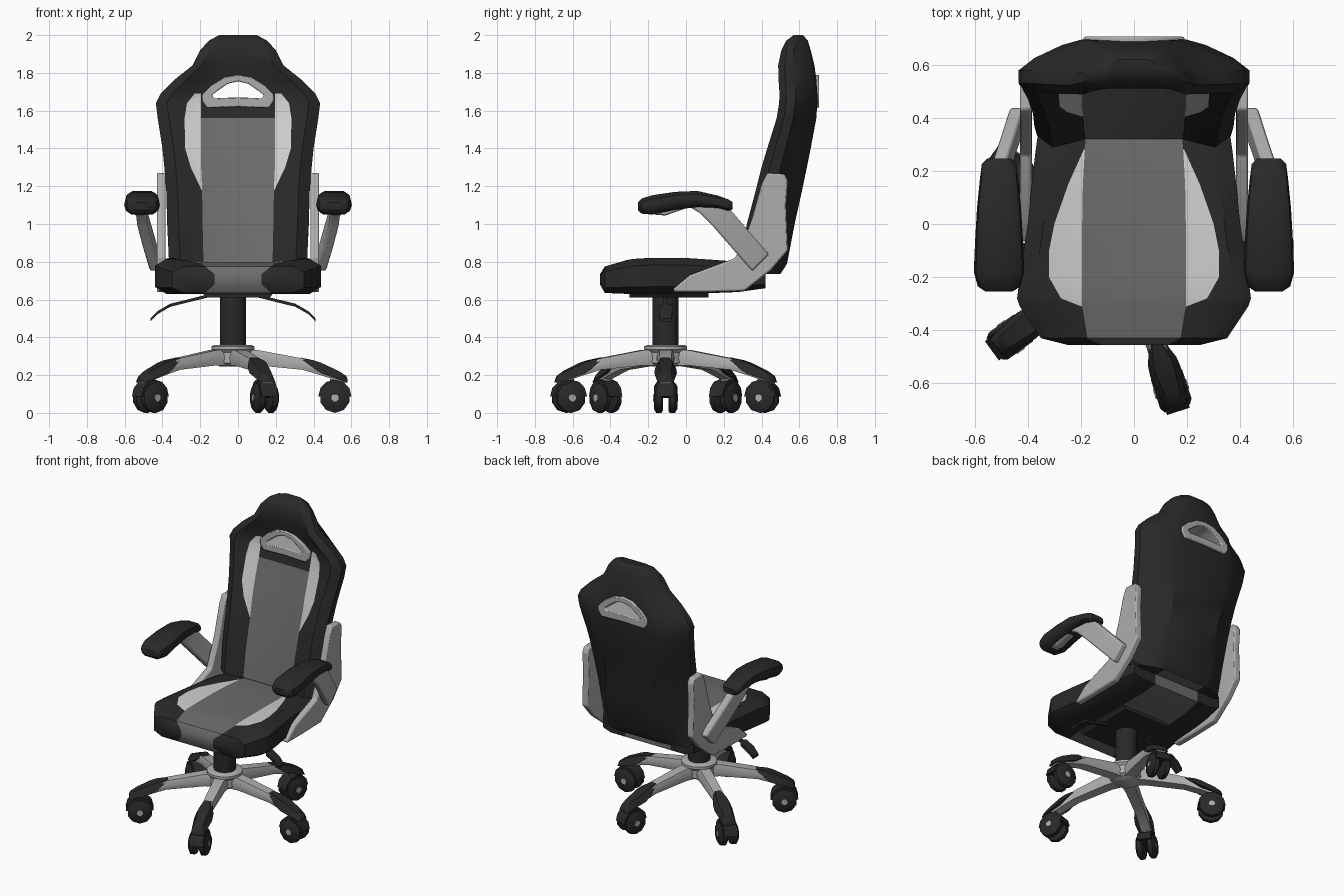
import bpy, bmesh, math
from mathutils import Matrix, Vector

if "Cube" in bpy.data.objects:
    bpy.data.objects.remove(bpy.data.objects["Cube"])


def material(name, v):
    m = bpy.data.materials.new(name)
    m.diffuse_color = (v, v, v, 1)
    m.use_nodes = True
    m.node_tree.nodes["Principled BSDF"].inputs["Base Color"].default_value = m.diffuse_color
    return m


BLACK = material("black", 0.022)
GREY = material("mid grey", 0.15)
LIGHT = material("light grey", 0.62)
SILVER = material("silver", 0.42)
ALL = [BLACK, GREY, LIGHT, SILVER]


def loft(name, rings, mat, matrix=Matrix(), bevel=0, closed=False, rule=None):
    """Skin a list of rings; ends are capped with strips, or joined if closed."""
    bm = bmesh.new()
    vs = [[bm.verts.new(matrix @ Vector(p)) for p in r] for r in rings]
    n, m = len(rings[0]), len(rings)
    for j in range(m if closed else m - 1):
        a, b = vs[j], vs[(j + 1) % m]
        for i in range(n):
            k = (i + 1) % n
            f = bm.faces.new((a[i], a[k], b[k], b[i]))
            if rule:
                f.material_index = rule(i, j)
    if not closed:
        for j, r in ((0, vs[0]), (m - 1, vs[-1])):
            for i in range(n // 2 - 1):
                f = bm.faces.new((r[i], r[i + 1], r[n - 2 - i], r[n - 1 - i]))
                if rule:
                    f.material_index = rule(i, j)
    bmesh.ops.recalc_face_normals(bm, faces=bm.faces)
    me = bpy.data.meshes.new(name)
    bm.to_mesh(me)
    bm.free()
    for x in (ALL if rule else [mat]):
        me.materials.append(x)
    ob = bpy.data.objects.new(name, me)
    bpy.context.collection.objects.link(ob)
    if bevel:
        b = ob.modifiers.new("bevel", 'BEVEL')
        b.width, b.segments, b.limit_method = bevel, 2, 'ANGLE'
    return ob


def turned(name, sections, mat, matrix, n=16):
    """Round part from (height, radius) sections along local z."""
    rings = [[(r * math.cos(2 * math.pi * (i + .5) / n), r * math.sin(2 * math.pi * (i + .5) / n), z)
              for i in range(n)] for z, r in sections]
    return loft(name, rings, mat, matrix)


def cushion(name, stations, place, edge, fill, rule):
    """Padded shape with nine columns; station = t, half width, centre, bolster, back, panel edge."""
    rings = []
    for t, w, c, bol, back, p in stations:
        s, b = min(.195, w * .5), max(w - .06, w * .8)
        p = s + p if p is not None else (s + b) / 2
        ef, eb = (bol + e * (back - bol) for e in edge)
        mid = c + (bol - c) * (p - s) / (b - s)
        inner = eb + fill * (back - eb)
        half = [(w, ef, eb), (b, bol, inner), (p, mid, inner + .7 * (back - inner)), (s, c, back)]
        cols = [(-x, f, k) for x, f, k in half] + [(0, c, back)] + half[::-1]
        rings.append([place(x, f, t) for x, f, k in cols] + [place(x, k, t) for x, f, k in cols[::-1]])
    return loft(name, rings, None, rule=rule)


# Seat cushion
seat = [(-.455, .25, .735, .735, .68, None), (-.43, .35, .775, .775, .635, None),
        (-.31, .43, .795, .81, .63, .004), (-.28, .44, .80, .815, .63, .08), (-.2, .43, .80, .82, .63, .125),
        (-.1, .415, .80, .82, .63, .125), (0, .40, .80, .82, .632, .105), (.15, .385, .795, .81, .635, .055),
        (.28, .37, .79, .80, .64, .004), (.42, .35, .77, .77, .66, None)]


def seat_rule(i, j):
    if i in (3, 4, 12, 13):
        return 1
    return 2 if i in (2, 5) and 2 <= j <= 7 else 0


cushion("seat", seat, lambda x, d, t: (x, t, d), (.2, .8), 1, seat_rule)

# Backrest with headrest
back = [(.735, .33, .41, .41, .50, None), (.79, .365, .32, .288, .535, None), (1.0, .375, .36, .322, .575, None),
        (1.18, .38, .405, .37, .615, .003), (1.3, .39, .435, .40, .64, .055), (1.4, .40, .46, .43, .66, .085),
        (1.56, .425, .51, .48, .69, .088), (1.64, .435, .53, .493, .695, .075), (1.69, .41, .54, .495, .695, .035),
        (1.765, .335, .53, .49, .69, None), (1.84, .24, .515, .488, .68, None), (1.92, .20, .51, .505, .66, None),
        (1.97, .155, .53, .53, .645, None), (2.0, .10, .57, .57, .62, None)]


def back_rule(i, j):
    if i in (3, 4) and j < 6:
        return 1
    return 2 if i in (2, 5) and 3 <= j <= 7 else 0


backrest = cushion("backrest", back, lambda x, d, t: (x, d, t), (.18, .42), .4, back_rule)

# Handle opening and its silver surround
outer = [(0, 1.79), (.07, 1.778), (.14, 1.735), (.19, 1.685), (.19, 1.65), (.165, 1.615), (.08, 1.617), (0, 1.62)]
inner = [(0, 1.755), (.055, 1.742), (.10, 1.71), (.135, 1.685), (.135, 1.672), (.12, 1.665), (.07, 1.668), (0, 1.67)]


def outline(pts, y):
    full = pts + [(-x, z) for x, z in pts[-2:0:-1]]
    return [(x, y, z) for x, z in full]


loft("handle_surround", [outline(outer, .512), outline(inner, .512), outline(inner, .705), outline(outer, .705)],
     SILVER, bevel=.01, closed=True)
middle = [((a + c) / 2, (b + d) / 2) for (a, b), (c, d) in zip(outer, inner)]
# start the cutter ring on its axis so the cap strips run across it
cutter = loft("handle_cutter", [(lambda r: r[4:] + r[:4])(outline(middle, y)) for y in (.3, .9)], BLACK)
cutter.hide_render = True
mod = backrest.modifiers.new("opening", 'BOOLEAN')
mod.operation, mod.object, mod.solver = 'DIFFERENCE', cutter, 'EXACT'
bpy.context.view_layer.objects.active = backrest
bpy.ops.object.modifier_apply(modifier="opening")
bpy.data.objects.remove(cutter)


def band(name, stations, thick, mat, sx, bevel):
    """Flat bar seen from the side; station = x, upper y, z, lower y, z."""
    rings = [[(sx * (x - thick), a, b), (sx * (x + thick), a, b), (sx * (x + thick), c, d), (sx * (x - thick), c, d)]
             for x, a, b, c, d in stations]
    return loft(name, rings, mat, bevel=bevel)


bracket = [(-.07, .655, -.06, .64), (.02, .73, .10, .64), (.26, .82, .31, .645), (.32, .95, .45, .755),
           (.35, 1.03, .54, .86), (.375, 1.12, .53, 1.1), (.40, 1.21, .54, 1.23), (.43, 1.27, .52, 1.265)]
arm = [(.44, .44, .84, .35, .75), (.475, .33, .965, .25, .865), (.505, .24, 1.07, .15, .98),
       (.515, .19, 1.11, .07, 1.06), (.52, .05, 1.12, .02, 1.09), (.52, -.11, 1.08, -.11, 1.045),
       (.52, -.18, 1.08, -.17, 1.05)]
pad = [(-.255, 1.115, 1.075, .05), (-.235, 1.135, 1.055, .08), (-.18, 1.152, 1.05, .095), (-.06, 1.17, 1.075, .09),
       (.06, 1.175, 1.09, .083), (.17, 1.15, 1.085, .072), (.225, 1.13, 1.07, .065), (.247, 1.115, 1.078, .045)]

for side, sx in (("left", -1), ("right", 1)):
    # Side bracket joining seat and backrest, arm support and arm pad
    band(side + "_bracket", [(.407,) + s for s in bracket], .023, SILVER, sx, .01)
    band(side + "_arm", arm, .027, SILVER, sx, .012)
    rings = []
    for y, top, bot, hw in pad:
        pts = [(-.6, 1), (.6, 1), (.92, .6), (1, 0), (.9, -.6), (.6, -1), (-.6, -1), (-.9, -.6), (-1, 0), (-.92, .6)]
        rings.append([(sx * (.508 + hw * u), y, (top + bot) / 2 + (top - bot) / 2 * v) for u, v in pts])
    loft(side + "_arm_pad", rings, BLACK)

# Gas column, hub and tilt mechanism
BASE = Matrix.Translation((-.027, -.108, 0))
turned("column", [(.33, .07), (.64, .07)], BLACK, BASE)
turned("hub", [(.245, .07), (.265, .10), (.32, .10), (.335, .115), (.352, .115), (.36, .10)], SILVER, BASE, 20)
loft("mechanism", [[(-.2, y, .65), (.2, y, .65), (.17, y, .612), (-.17, y, .612)] for y in (-.3, .12)], BLACK)

# Adjustment levers
for side, sx in (("left", -1), ("right", 1)):
    lever = [(.05, .635, .012), (.12, .622, .012), (.33, .57, .012), (.345, .562, .036), (.40, .53, .036),
             (.437, .492, .03)]
    loft(side + "_lever", [[(sx * x, -h, z + .008), (sx * x, h, z + .008), (sx * x, h, z - .008),
                            (sx * x, -h, z - .008)] for x, z, h in lever], BLACK, BASE)

# Five star legs with foot caps and twin-wheel casters
leg = [(.06, .335, .25, .05), (.13, .333, .252, .045), (.37, .288, .228, .04), (.48, .24, .195, .04),
       (.595, .18, .155, .035)]
cap = [(.36, .293, .285, .03), (.43, .278, .235, .056), (.47, .264, .21, .06), (.56, .222, .178, .048),
       (.60, .195, .162, .042), (.608, .175, .16, .038)]
for k in range(5):
    turn = BASE @ Matrix.Rotation(math.radians(72 * k), 4, 'Z')
    n = str(k + 1)
    loft("leg_" + n, [[(r, -h * .75, t), (r, h * .75, t), (r, h, (t + b) / 2), (r, h * .8, b), (r, -h * .8, b),
                       (r, -h, (t + b) / 2)] for r, t, b, h in leg], SILVER, turn)
    loft("foot_cap_" + n, [[(r, -h * .6, t), (r, h * .6, t), (r, h, b), (r, -h, b)] for r, t, b, h in cap],
         BLACK, turn)
    at = turn @ Matrix.Translation((.54, 0, .08))
    turned("caster_stem_" + n, [(.05, .028), (.10, .028)], SILVER, at, 8)
    hood = [(.088 * math.cos(a * math.pi / 6), .088 * math.sin(a * math.pi / 6)) for a in range(7)]
    loft("caster_hood_" + n, [[(x, y, z + .008) for x, z in hood] + [(0, y, 0)] for y in (-.045, .045)], BLACK, at)
    for s in (-1, 1):
        axle = at @ Matrix.Rotation(s * math.pi / 2, 4, 'X')
        turned(f"wheel_{n}_{s}", [(.015, .07), (.022, .08), (.05, .08), (.062, .06)], BLACK, axle, 10)
        turned(f"wheel_hub_{n}_{s}", [(.055, .022), (.066, .02)], SILVER, axle, 8)

# Smooth shading with crisp edges
for ob in bpy.data.objects:
    ob.select_set(True)
bpy.ops.object.shade_smooth_by_angle(angle=math.radians(38))
